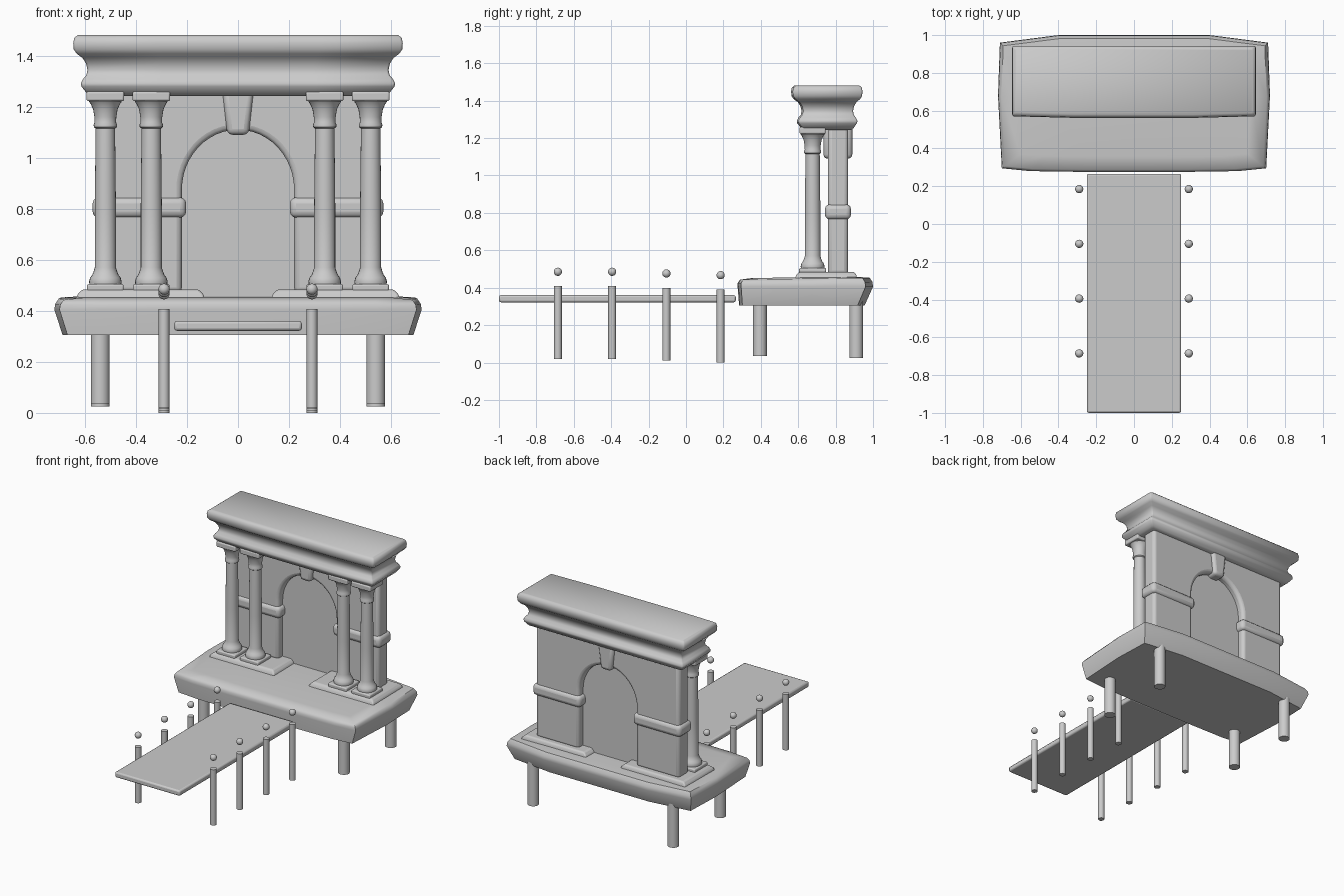
import bpy, bmesh
from math import sin, cos, pi, radians

if "Cube" in bpy.data.objects:
    bpy.data.objects.remove(bpy.data.objects["Cube"])


def finish(name, bm, bevel=0, segments=3, angle=35):
    bmesh.ops.recalc_face_normals(bm, faces=bm.faces)
    me = bpy.data.meshes.new(name)
    bm.to_mesh(me)
    bm.free()
    ob = bpy.data.objects.new(name, me)
    bpy.context.collection.objects.link(ob)
    if bevel:
        m = ob.modifiers.new("bevel", "BEVEL")
        m.width, m.segments, m.limit_method = bevel, segments, "ANGLE"
        m.angle_limit = radians(30)
    bpy.ops.object.select_all(action="DESELECT")
    bpy.context.view_layer.objects.active = ob
    ob.select_set(True)
    bpy.ops.object.shade_smooth_by_angle(angle=radians(angle))
    return ob


def loft(name, rings, **kw):
    """Skin closed rings of equal length and cap both ends."""
    bm = bmesh.new()
    vs = [[bm.verts.new(p) for p in r] for r in rings]
    n = len(vs[0])
    for a, b in zip(vs, vs[1:]):
        for i in range(n):
            j = (i + 1) % n
            bm.faces.new((a[i], a[j], b[j], b[i]))
    bm.faces.new(vs[0][::-1])
    bm.faces.new(vs[-1])
    return finish(name, bm, **kw)


def rect(x0, x1, y0, y1, z):
    return [(x0, y0, z), (x1, y0, z), (x1, y1, z), (x0, y1, z)]


def box(name, x0, x1, y0, y1, z0, z1, **kw):
    return loft(name, [rect(x0, x1, y0, y1, z0), rect(x0, x1, y0, y1, z1)], **kw)


def lathe(name, x, y, profile, sides=24, **kw):
    return loft(name, [[(x + r * cos(2 * pi * i / sides), y + r * sin(2 * pi * i / sides), z)
                        for i in range(sides)] for r, z in profile], **kw)


def prism(name, outline, y0, y1, **kw):
    return loft(name, [[(x, y, z) for x, z in outline] for y in (y0, y1)], **kw)


# Platform: bowed slab with undercut sides
half = [(.28, .276), (.55, .28), (.70, .295), (.72, .68), (.71, .96), (.40, 1.0)]
plan = half + [(-x, y) for x, y in half[::-1]]


def platform_ring(sx, front, back, z, tilt=0):
    ring = []
    for x, y in plan:
        t = (y - .276) / .724
        ring.append((x * sx, y + front * (1 - t) - back * t, z + tilt * t))
    return ring


loft("platform", [platform_ring(.955, .008, .045, .305),
                  platform_ring(1, 0, 0, .405),
                  platform_ring(.995, 0, .003, .425, .005),
                  platform_ring(.975, .012, .018, .443, .01),
                  platform_ring(.86, .08, .08, .452, .006)], angle=50)

# Walkway deck
box("walkway_deck", -.25, .25, -1, .266, .322, .36, bevel=.01, segments=2)

for s in (-1, 1):
    # Walkway posts with floating balls
    for y, z0, z1, zb in ((-.685, .02, .408, .485), (-.395, .018, .408, .485),
                          (-.105, .01, .398, .476), (.185, 0, .39, .467)):
        lathe("walkway_post", s * .29, y, [(.021, z0), (.021, z1)], sides=16)
        bm = bmesh.new()
        bmesh.ops.create_uvsphere(bm, u_segments=16, v_segments=10, radius=.022)
        bmesh.ops.translate(bm, verts=bm.verts, vec=(s * .29, y, zb))
        finish("post_ball", bm)

    # Platform legs
    for y, z0 in ((.395, .035), (.91, .025)):
        lathe("platform_leg", s * .54, y, [(.037, z0), (.037, .33)])

    # Stepped plinth under each pier and column pair
    a, b = sorted((s * .635, s * .13))
    loft("plinth", [rect(a, b, .582, .915, .44),
                    rect(a + .005, b - .005, .588, .912, .465),
                    rect(a + .025, b - .025, .605, .9, .484)], bevel=.008)

    # Paired front columns
    for x in (.52, .34):
        box("column_pedestal", s * x - .072, s * x + .072, .605, .749, .475, .505, bevel=.008)
        lathe("column", s * x, .677, [
            (.062, .50), (.064, .515), (.060, .53), (.052, .54), (.046, .555),
            (.0415, .57), (.0415, .80), (.038, 1.115), (.045, 1.12), (.046, 1.13),
            (.042, 1.14), (.043, 1.16), (.048, 1.19), (.058, 1.212), (.064, 1.22), (.064, 1.23)])
        box("column_abacus", s * x - .074, s * x + .074, .607, .747, 1.222, 1.26, bevel=.008)

    # Band around each pier at the arch springing
    a, b = sorted((s * .57, s * .203))
    box("pier_band", a, b, .743, .882, .765, .845, bevel=.025)

# Arched wall
arch = [(-.22 * cos(pi * i / 24), .875 + .235 * sin(pi * i / 24)) for i in range(25)]
prism("arched_wall", [(-.553, .47), (-.22, .47)] + arch +
      [(.22, .47), (.553, .47), (.553, 1.27), (-.553, 1.27)], .758, .867, bevel=.022)
# Panel filling the arch
box("arch_panel", -.3, .3, .806, .818, .445, 1.2)
# Keystone
prism("keystone", [(-.042, 1.09), (.042, 1.09), (.062, 1.27), (-.062, 1.27)],
      .735, .889, bevel=.022)

# Entablature: moulded profile swept round a rectangle
profile = [(-.005, 1.243), (.012, 1.252), (.034, 1.28), (.036, 1.292), (.028, 1.308), (.014, 1.325),
           (.010, 1.345), (.016, 1.37), (.030, 1.392), (.052, 1.408), (.064, 1.425),
           (.066, 1.45), (.062, 1.47), (.048, 1.481)]


def cornice_ring(d, z):
    x, y0, y1 = .58 + d, .628 - d, .884 + d * .9
    c = .008
    return [(-x + c, y0 + c, z), (-.5 * x, y0, z), (.5 * x, y0, z), (x - c, y0 + c, z),
            (x, y0 + 2 * c, z), (x, y1 - c, z), (x - c, y1, z), (-x + c, y1, z),
            (-x, y1 - c, z), (-x, y0 + 2 * c, z)]


loft("entablature", [cornice_ring(d, z) for d, z in profile], angle=50)
